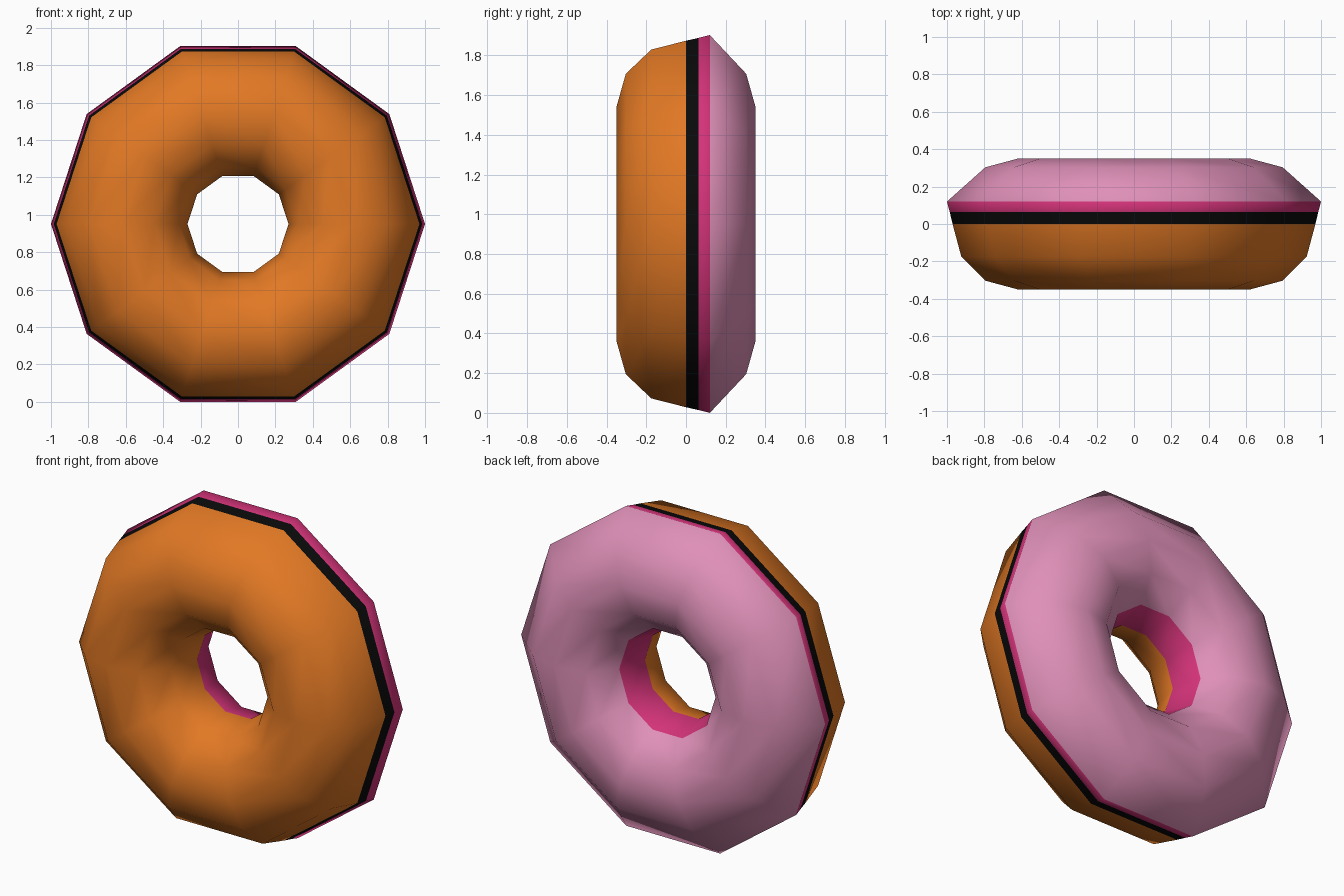
import bpy, bmesh, math

if "Cube" in bpy.data.objects:
    bpy.data.objects.remove(bpy.data.objects["Cube"])

SIDES = 10          # corners around the ring
RING, TUBE = 0.62, 0.35
CENTRE_Z = math.sin(math.radians(72))   # lowest flat side rests on z = 0


def material(name, rgb):
    m = bpy.data.materials.new(name)
    m.diffuse_color = (*rgb, 1.0)
    m.use_nodes = True
    m.node_tree.nodes["Principled BSDF"].inputs["Base Color"].default_value = m.diffuse_color
    return m


DOUGH, FILLING, HOT, ICING = range(4)
mats = [
    material("orange_dough", (0.76, 0.19, 0.018)),
    material("black_filling", (0.003, 0.003, 0.003)),
    material("hot_pink_rim", (0.65, 0.033, 0.19)),
    material("pale_pink_icing", (0.74, 0.28, 0.48)),
]


def tube_point(deg):
    a = math.radians(deg)
    return (RING + TUBE * math.cos(a), TUBE * math.sin(a))


# Cross-section (radius, y): twelve-sided tube, outer rim pulled out by the icing
profile = [tube_point(d) for d in range(180, 361, 30)]      # dough, hole to outside
colours = [DOUGH] * 6
profile += [(0.985, 0.063), (1.0, 0.12)]                    # filling and rim bands
colours += [FILLING, HOT]
profile += [tube_point(d) for d in (60, 90, 120, 150)]      # icing, outside to hole
colours += [ICING] * 4 + [HOT]                              # last band lines the hole

# Sweep the cross-section around the y axis
bm = bmesh.new()
rings = []
for s in range(SIDES):
    a = 2 * math.pi * s / SIDES
    rings.append([bm.verts.new((r * math.cos(a), y, CENTRE_Z + r * math.sin(a)))
                  for r, y in profile])

n = len(profile)
for s in range(SIDES):
    here, there = rings[s], rings[(s + 1) % SIDES]
    for i in range(n):
        j = (i + 1) % n
        f = bm.faces.new((here[i], here[j], there[j], there[i]))
        f.material_index = colours[i]
        f.smooth = True
bmesh.ops.recalc_face_normals(bm, faces=bm.faces)

mesh = bpy.data.meshes.new("iced_ring")
bm.to_mesh(mesh)
bm.free()
for m in mats:
    mesh.materials.append(m)
bpy.context.collection.objects.link(bpy.data.objects.new("iced_ring", mesh))
